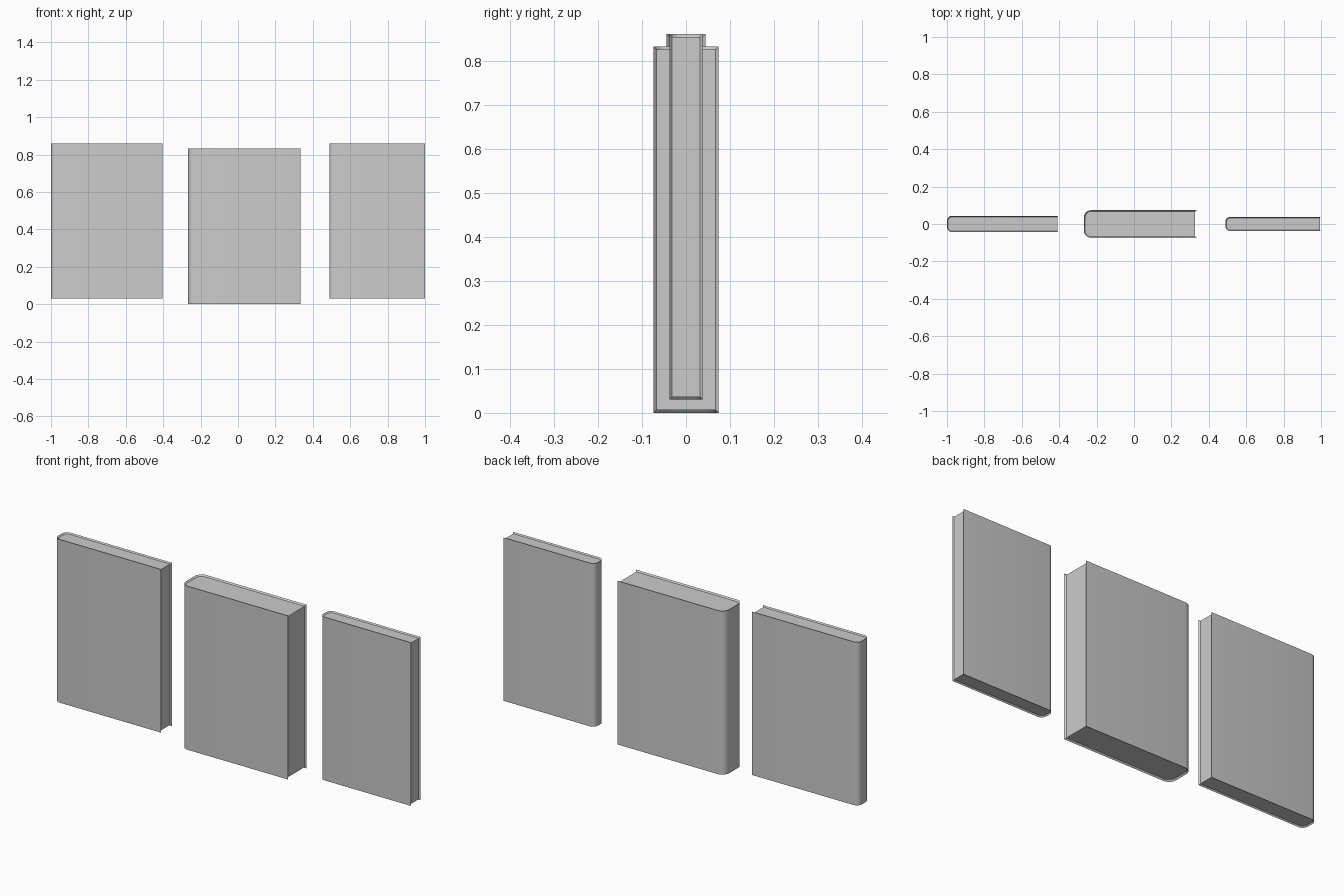
import bpy, bmesh, math

if "Cube" in bpy.data.objects:
    bpy.data.objects.remove(bpy.data.objects["Cube"])


def spine_profile(x0, x1, w, r, steps=5):
    """U outline: from back cover edge, round the spine, to front cover edge."""
    half = [(x1, w)]
    for i in range(steps + 1):
        a = math.pi / 2 * i / steps
        half.append((x0 + r - r * math.sin(a), w - r + r * math.cos(a)))
    return half + [(x, -y) for x, y in reversed(half)]


def book(name, x0, x1, y_mid, w, z0, z1, r, d):
    outer = spine_profile(x0, x1, w, r)
    inner = spine_profile(x0 + d, x1 - d, w - d, r - d)
    bm = bmesh.new()

    def ring(points, z):
        return [bm.verts.new((x, y + y_mid, z)) for x, y in points]

    ob, ot = ring(outer, z0), ring(outer, z1)
    ib, it = ring(inner, z0 + d), ring(inner, z1 - d)

    # covers and spine, with thin bevelled rims
    for i in range(len(outer) - 1):
        j = i + 1
        bm.faces.new((ob[i], ob[j], ot[j], ot[i]))
        bm.faces.new((ot[i], ot[j], it[j], it[i]))
        bm.faces.new((ib[i], ib[j], ob[j], ob[i]))
    # fore edge of the covers
    for k in (0, -1):
        bm.faces.new((ob[k], ot[k], it[k], ib[k]))
    # recessed page block
    bm.faces.new(it)
    bm.faces.new(ib)
    bm.faces.new((ib[0], it[0], it[-1], ib[-1]))
    bmesh.ops.recalc_face_normals(bm, faces=bm.faces[:])

    mesh = bpy.data.meshes.new(name)
    bm.to_mesh(mesh)
    bm.free()
    obj = bpy.data.objects.new(name, mesh)
    bpy.context.collection.objects.link(obj)
    bpy.ops.object.select_all(action='DESELECT')
    obj.select_set(True)
    bpy.context.view_layer.objects.active = obj
    bpy.ops.object.shade_smooth_by_angle(angle=math.radians(30))


book("left_book", -1.0, -0.403, 0.0, 0.044, 0.03, 0.86, 0.028, 0.006)
book("thick_middle_book", -0.268, 0.334, 0.0, 0.074, 0.0, 0.832, 0.038, 0.007)
book("narrow_right_book", 0.488, 1.0, 0.0, 0.038, 0.03, 0.86, 0.026, 0.006)
